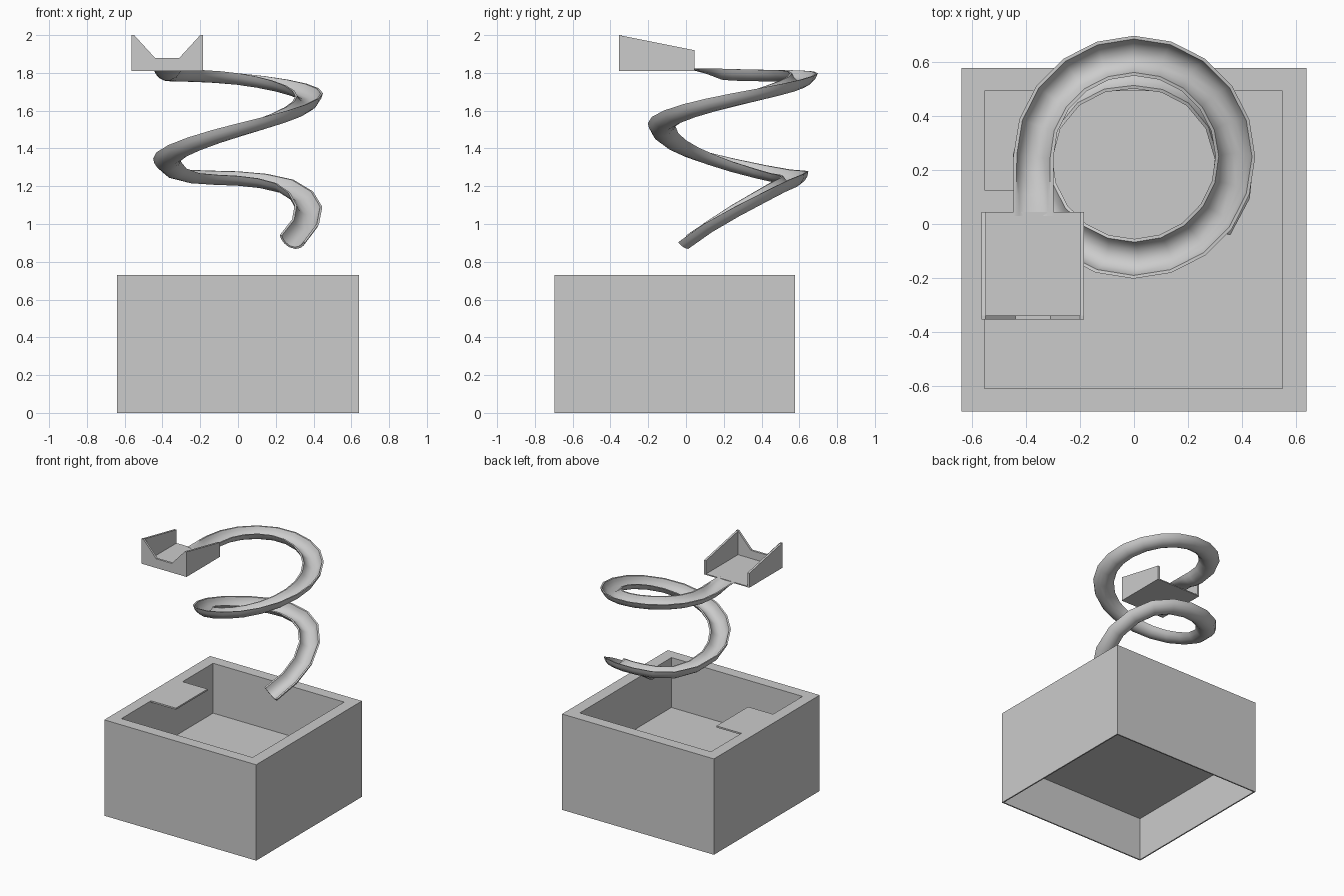
import bpy, bmesh, math
from mathutils import Vector, Matrix

if "Cube" in bpy.data.objects:
    bpy.data.objects.remove(bpy.data.objects["Cube"])


def make_object(name, bm, smooth=False):
    bmesh.ops.recalc_face_normals(bm, faces=bm.faces)
    mesh = bpy.data.meshes.new(name)
    bm.to_mesh(mesh)
    bm.free()
    ob = bpy.data.objects.new(name, mesh)
    bpy.context.collection.objects.link(ob)
    if smooth:
        bpy.ops.object.select_all(action='DESELECT')
        ob.select_set(True)
        bpy.context.view_layer.objects.active = ob
        bpy.ops.object.shade_smooth_by_angle(angle=math.radians(50))
    return ob


def loft(name, rings, smooth=False):
    """Join closed rings of points and cap both ends."""
    bm = bmesh.new()
    rows = [[bm.verts.new(p) for p in ring] for ring in rings]
    n = len(rows[0])
    for a, b in zip(rows, rows[1:]):
        for i in range(n):
            j = (i + 1) % n
            bm.faces.new((a[i], a[j], b[j], b[i]))
    caps = [bm.faces.new(rows[0]), bm.faces.new(rows[-1])]
    if n > 4:
        bm.normal_update()
        bmesh.ops.triangulate(bm, faces=caps, ngon_method='EAR_CLIP')
    return make_object(name, bm, smooth)


def rect(x0, x1, y0, y1, z):
    return [(x0, y0, z), (x1, y0, z), (x1, y1, z), (x0, y1, z)]


def box(name, x0, x1, y0, y1, z0, z1):
    return loft(name, [rect(x0, x1, y0, y1, z0), rect(x0, x1, y0, y1, z1)])


# Pool: thick-rimmed basin whose underside is a hollow shell
outer = (-0.64, 0.64, -0.695, 0.578)
shell = (-0.63, 0.63, -0.685, 0.568)
basin = (-0.555, 0.55, -0.61, 0.493)
loft("pool", [rect(*shell, 0.335), rect(*shell, 0), rect(*outer, 0),
              rect(*outer, 0.73), rect(*basin, 0.73), rect(*basin, 0.35)])

# Diving ledge flush with the pool rim
box("pool_ledge", -0.56, -0.345, -0.255, 0.126, 0.718, 0.73)

# Start platform: thin floor, two sloping sides, notched front wall
px0, px1, py0, py1 = -0.565, -0.185, -0.355, 0.045
box("platform_floor", px0, px1, py0, py1, 1.81, 1.818)
side = [(py0, 1.81), (py1, 1.81), (py1, 1.92), (py0, 2.0)]
for name, x in (("platform_side_left", px0), ("platform_side_right", px1 - 0.016)):
    loft(name, [[(x + d, y, z) for y, z in side] for d in (0, 0.016)])
front = [(px0, 1.81), (px1, 1.81), (px1, 2.0), (-0.2, 2.0),
         (-0.31, 1.88), (-0.44, 1.88), (-0.55, 2.0), (px0, 2.0)]
loft("platform_front", [[(x, py0 + d, z) for x, z in front] for d in (0, 0.016)])

# Slide path keys: turn angle, radius, rim height, bank
keys = [(0, .373, 1.82, 0), (90, .374, 1.798, 0), (180, .376, 1.685, 6),
        (270, .379, 1.525, 6), (360, .376, 1.338, 6), (405, .35, 1.278, 8),
        (450, .325, 1.266, 10), (495, .345, 1.225, 8), (540, .373, 1.095, -4),
        (583, .395, 0.922, -18)]


def spline(k, t):
    """Smooth interpolation between key k and k + 1."""
    def slope(i):
        a, b = max(i - 1, 0), min(i + 1, len(keys) - 1)
        return [(q - p) / (keys[b][0] - keys[a][0]) for p, q in zip(keys[a], keys[b])]
    p, q = keys[k], keys[k + 1]
    span = q[0] - p[0]
    out = [(2*t**3 - 3*t*t + 1) * a + (t**3 - 2*t*t + t) * span * m
           + (3*t*t - 2*t**3) * b + (t**3 - t*t) * span * n
           for a, b, m, n in zip(p, q, slope(k), slope(k + 1))]
    out[0] = p[0] + span * t
    return out


samples = []
for k in range(len(keys) - 1):
    steps = max(2, round((keys[k + 1][0] - keys[k][0]) / 19))
    samples += [spline(k, s / steps) for s in range(steps)]
samples.append(list(keys[-1]))
path = [(Vector((-0.373, y, 1.822)), 0, d) for y, d in ((0.03, 0.1), (0.11, 0.45), (0.19, 0.95))]
for ang, r, z, bank in samples:
    a = math.radians(180 - ang)
    path.append((Vector((r * math.cos(a), 0.25 + r * math.sin(a), z)), bank, 1))

# Gutter-shaped slide swept along the path (width, depth of the section)
half_out = [(0.074, 0), (0.064, 0.025), (0.046, 0.046), (0.018, 0.061)]
half_in = [(0.062, 0), (0.053, 0.020), (0.038, 0.037), (0.015, 0.050)]
under = half_out + [(-w, d) for w, d in reversed(half_out)]
upper = [(-w, d) for w, d in half_in] + half_in[::-1]
rings = []
for i, (p, bank, depth) in enumerate(path):
    tangent = (path[min(i + 1, len(path) - 1)][0] - path[max(i - 1, 0)][0]).normalized()
    out = Vector((-tangent.y, tangent.x, 0)).normalized()
    up = tangent.cross(out)
    roll = Matrix.Rotation(math.radians(bank), 3, tangent)
    out, up = roll @ out, roll @ up
    rings.append([p + out * w - up * d * depth for w, d in under + upper])
loft("spiral_slide", rings, smooth=True)
